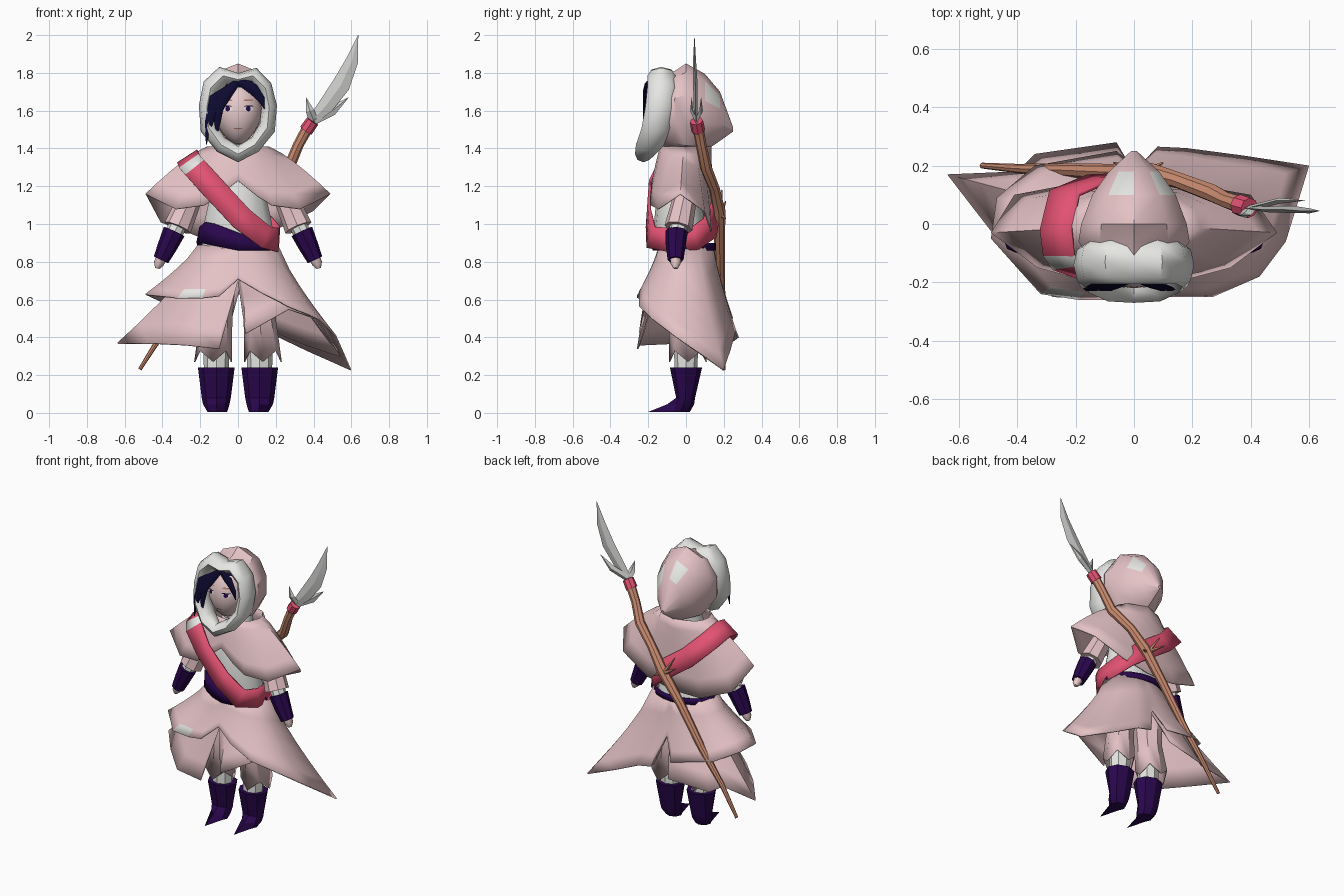
import bpy, bmesh, math, random
from mathutils import Vector as V

random.seed(4)
cube = bpy.data.objects.get("Cube")
if cube:
    bpy.data.objects.remove(cube, do_unlink=True)


def material(name, r, g, b):
    mat = bpy.data.materials.new(name)
    mat.use_nodes = True
    mat.diffuse_color = (r, g, b, 1)
    for node in mat.node_tree.nodes:
        if node.type == 'BSDF_PRINCIPLED':
            node.inputs["Base Color"].default_value = (r, g, b, 1)
            node.inputs["Roughness"].default_value = .8
    return mat


PINK = material("dusty_pink", .78, .54, .56)
WHITE = material("fur_white", .79, .79, .77)
PURPLE = material("deep_purple", .023, .002, .075)
RED = material("sash_red", .77, .085, .17)
WOOD = material("wood_brown", .62, .27, .17)
SKIN = material("pale_skin", .8, .59, .59)
HAIR = material("navy_hair", .004, .003, .03)
STEEL = material("steel_grey", .62, .63, .61)
BROW = material("brow_brown", .45, .2, .15)


def loft(name, rings, mat, closed=True, loop=False, caps=False, thick=0, angle=40):
    """Skin a list of equal-length point rings."""
    bm = bmesh.new()
    rows = [[bm.verts.new(p) for p in ring] for ring in rings]
    n, m = len(rows[0]), len(rows)
    for i in range(m if loop else m - 1):
        a, b = rows[i], rows[(i + 1) % m]
        for j in range(n if closed else n - 1):
            k = (j + 1) % n
            bm.faces.new((a[j], a[k], b[k], b[j]))
    if caps:
        bm.faces.new(rows[0])
        bm.faces.new(rows[-1])
    bmesh.ops.remove_doubles(bm, verts=bm.verts, dist=.0005)
    bmesh.ops.recalc_face_normals(bm, faces=bm.faces)
    mesh = bpy.data.meshes.new(name)
    bm.to_mesh(mesh)
    bm.free()
    mesh.materials.append(mat)
    mesh.shade_smooth()
    mesh.set_sharp_from_angle(angle=math.radians(angle))
    obj = bpy.data.objects.new(name, mesh)
    bpy.context.collection.objects.link(obj)
    if thick:
        mod = obj.modifiers.new("thickness", 'SOLIDIFY')
        mod.thickness = thick
    return obj


def paint(obj, mat, rule):
    obj.data.materials.append(mat)
    slot = len(obj.data.materials) - 1
    for face in obj.data.polygons:
        if rule(face.center):
            face.material_index = slot


def ring(x, y, z, rx, ry, n=8, jag=0):
    """Horizontal ellipse whose first vertex faces the front."""
    out = []
    for i in range(n):
        a = math.tau * i / n
        out.append(V((x + rx * math.sin(a), y - ry * math.cos(a), z + jag * (i % 2))))
    return out


def tube(name, path, radii, mat, n=8, flat=1, angle=40):
    """Tapering tube; flat squashes the section along y."""
    pts = [V(p) for p in path]
    rings = []
    for i, p in enumerate(pts):
        t = (pts[min(i + 1, len(pts) - 1)] - pts[max(i - 1, 0)]).normalized()
        u = t.cross(V((0, 1, 0))).normalized()
        w = u.cross(t) * flat
        turns = [math.tau * j / n for j in range(n)]
        rings.append([p + radii[i] * (u * math.cos(a) + w * math.sin(a)) for a in turns])
    return loft(name, rings, mat, caps=True, angle=angle)


def drape(name, hem, z, rx, ry, fall, rows, mat):
    """Cloth hanging from a horizontal ellipse to an uneven hem."""
    rings = []
    for i in range(rows + 1):
        t = i / rows
        line = []
        for p in map(V, hem):
            a = math.atan2(p.y / ry, p.x / rx)
            q = V((rx * math.cos(a), ry * math.sin(a), z)).lerp(p, t)
            q.z = z + (p.z - z) * t ** fall
            line.append(q)
        rings.append(line)
    return loft(name, rings, mat, thick=.008, angle=50)


def flip(points):
    return [(-p[0], *p[1:]) for p in points]


# Boots, stockings, trousers, arms on both sides
for s, side in ((1, "left"), (-1, "right")):
    x = .115 * s
    instep = ring(x, -.012, .045, .07, .055)
    instep[0].y = -.1
    toe = ring(x * .95, -.03, .005, .052, .05)
    toe[0].y = -.2
    loft(side + "_boot", [ring(x, 0, .24, .097, .085), ring(x, -.002, .08, .077, .05),
                          instep, toe], PURPLE, caps=True, angle=30)
    loft(side + "_stocking", [ring(x, 0, .2, .065, .06), ring(x, 0, .4, .07, .065)], WHITE)
    loft(side + "_trouser", [ring(x * .85, 0, .85, .1, .11), ring(x, 0, .5, .085, .09),
                             ring(x * 1.15, .01, .27, .1, .1, 8, .06)], PINK, thick=.006)

    def arm(part, points, radii, mat):
        tube(side + part, points if s > 0 else flip(points), radii, mat)
    arm("_sleeve", [(.18, 0, 1.27), (.26, -.01, 1.12), (.32, -.04, .98)], (.06, .065, .075), PINK)
    arm("_inner_sleeve", [(.29, -.03, 1.05), (.355, -.05, .92)], (.05, .045), WHITE)
    arm("_gauntlet", [(.338, -.05, .96), (.375, -.055, .88), (.408, -.055, .81)],
        (.06, .052, .042), PURPLE)
    arm("_hand", [(.4, -.055, .83), (.42, -.055, .79), (.428, -.055, .765)], (.03, .027, .012), SKIN)

# Torso
loft("torso", [ring(0, -.01, .85, .2, .14, 14), ring(0, -.035, 1, .185, .135, 14),
               ring(0, -.04, 1.2, .14, .11, 14), ring(0, 0, 1.42, .09, .09, 14)], WHITE, caps=True)

# Lower skirt with front and back slits
lower = [(0, -.2, .7), (.04, -.25, .42), (.27, -.23, .55), (.42, -.12, .5), (.55, .17, .3),
         (.36, .21, .36), (.17, .24, .44), (.07, .25, .45), (.01, .16, .66), (-.06, .28, .4),
         (-.34, .24, .37), (-.4, .18, .4), (-.64, .17, .37), (-.47, -.05, .37),
         (-.28, -.25, .36), (-.1, -.26, .34)]
drape("lower_skirt", lower, .88, .2, .13, .8, 4, PINK)

# Upper skirt layer sweeping to a long left point, a pale patch on its front right hem
upper = [(0, -.21, .71), (.12, -.25, .64), (.27, -.25, .565), (.43, -.18, .5), (.52, -.06, .41),
         (.6, .2, .23), (.37, .235, .33), (.18, .26, .42), (.08, .265, .44), (.01, .19, .64),
         (-.06, .25, .5), (-.34, .2, .56), (-.47, .09, .62), (-.49, -.05, .63), (-.32, -.24, .61),
         (-.19, -.26, .61), (-.1, -.26, .62)]
over = drape("upper_skirt", upper, .89, .215, .145, .8, 5, PINK)
paint(over, WHITE, lambda c: c.z < .665 and -.3 < c.x < -.18 and c.y < -.1)

# Shoulder cape, longer at the back right
front = [(.1, -.19, 1.15), (.18, -.19, 1.1), (.33, -.15, 1.08), (.49, -.03, 1.16)]
back = [(.4, .1, 1.07), (.2, .135, .97), (0, .14, .93), (-.2, .14, .93), (-.41, .1, 1.01)]
drape("shoulder_cape", [(0, -.18, 1.23)] + front + back + flip(front[::-1]),
      1.41, .165, .135, 1.25, 5, PINK)

# Belt, taller on the front right
low, high = ring(0, -.01, .86, .22, .168, 20), ring(0, -.01, .9, .215, .168, 20)
for a, b in zip(low, high):
    if b.y < 0:
        lean = min(1, max(0, .5 - b.x / .3))
        b.z += .11 * lean * min(1, -b.y / .08)
        a.z += .04 * max(0, -a.x / .2)
loft("belt", [low, high], PURPLE, thick=.008)

# Diagonal sash looping from the right shoulder to the left hip
sash = [V(p) for p in ((-.27, -.02, 1.36), (-.26, -.11, 1.335), (-.23, -.15, 1.3), (-.13, -.195, 1.19),
                       (.02, -.205, 1.03), (.15, -.19, .93), (.215, -.09, .915), (.22, .05, .925),
                       (.165, .13, .98), (.05, .162, 1.07), (-.12, .162, 1.19), (-.24, .11, 1.31))]
bands = []
for i, p in enumerate(sash):
    along = sash[(i + 1) % len(sash)] - sash[i - 1]
    out = V((p.x + .02, p.y, 1.6 * max(0, p.z - 1.12)))
    across = along.cross(out).normalized() * .063
    bands.append([p - across, p + across])
band = loft("sash", bands, RED, closed=False, loop=True, thick=.012)
paint(band, WHITE, lambda c: c.z > 1.3 and -.15 < c.y < -.12)

# Hood, built from upright rings running to a pointed back
rings = []
for y, z, rx, rz in ((-.12, 1.6, .16, .19), (-.06, 1.6, .2, .21), (0, 1.61, .19, .24),
                     (.1, 1.59, .15, .205), (.18, 1.57, .09, .13), (.25, 1.5, .01, .01)):
    rings.append([(rx * p.x, y, z - rz * p.y) for p in ring(0, 0, 0, 1, 1, 10)])
hood = loft("hood", rings, PINK, angle=35)
paint(hood, WHITE, lambda c: c.z > 1.62 and .1 < c.y < .18 and (c.x > .07 or -.07 < c.x < 0))

# Fur trim, a lumpy loop leaning forward at the chin
trim = [(0, -.225, 1.37), (.09, -.19, 1.42), (.155, -.16, 1.51), (.165, -.14, 1.62),
        (.145, -.13, 1.72), (.08, -.13, 1.785)]
trim = trim + [(0, -.13, 1.765)] + flip(trim[:0:-1])
rings = []
for p in map(V, trim):
    out = (p - V((0, p.y, 1.59))).normalized()
    r = random.uniform(.04, .053) * (.65 if p.x == 0 and p.z > 1.5 else 1)
    deep = .045 if p.z < 1.4 else .075
    turns = [math.tau * j / 8 for j in range(8)]
    rings.append([p + out * r * math.cos(a) + V((0, deep * math.sin(a), 0)) for a in turns])
loft("fur_trim", rings, WHITE, loop=True, angle=45)

# Head, narrowing to the chin
MID, RX, RY, RZ = V((0, -.095, 1.59)), .128, .125, .17


def jaw(t):
    return 1 - .3 * max(0, -t) ** 1.5


rings = []
for i in range(15):
    a = math.pi * i / 14
    t = math.cos(a)
    w = max(.001, math.sin(a))
    rings.append(ring(0, MID.y, MID.z + RZ * t, RX * w * jaw(t), RY * w, 24))
head = loft("head", rings, SKIN, angle=80)
paint(head, HAIR, lambda c: c.z > 1.715 or c.y > -.06)


def face_plate(name, x, z, w, h, mat, lift):
    """Thin oval plate wrapped onto the face."""
    outline = []
    for p in ring(x, 0, 0, w, h, 10):
        q = V((p.x, 0, z - p.y))
        t = (q.z - MID.z) / RZ
        q.y = MID.y - lift - RY * math.sqrt(max(0, 1 - t * t - (q.x / RX / jaw(t)) ** 2))
        outline.append(q)
    middle = sum(outline, V()) / len(outline)
    middle.y -= .001
    loft(name, [outline, [middle] * len(outline)], mat)


for s, side in ((1, "left"), (-1, "right")):
    face_plate(side + "_eye", .055 * s, 1.61, .026, .014, WHITE, .002)
    face_plate(side + "_iris", .055 * s, 1.61, .013, .014, PURPLE, .004)
    face_plate(side + "_lash", .057 * s, 1.624, .027, .003, HAIR, .005)
    face_plate(side + "_brow", .055 * s, 1.655, .028, .005, BROW, .003)
face_plate("mouth", 0, 1.505, .024, .004, BROW, .003)

# Fringe locks sweeping from a parting
for k, (mx, mz, ex, ez) in enumerate(((-.125, 1.66, -.168, 1.42), (-.115, 1.65, -.145, 1.5),
                                      (-.1, 1.65, -.112, 1.46), (-.06, 1.69, -.098, 1.57),
                                      (.08, 1.715, .14, 1.61), (.06, 1.73, .115, 1.66))):
    tube("hair_lock_%d" % k, [(0, -.19, 1.755), (mx, -.208, mz),
                              (mx * .3 + ex * .7, -.222, (mz + ez) / 2), (ex, -.225, ez)],
         (.015, .03, .02, .002), HAIR, 6, .4)

# Polearm: crooked shaft, binding, twigs and blades
shaft = [(-.52, .2, .23), (-.4, .19, .42), (-.25, .185, .62), (-.08, .178, .88), (.06, .175, 1.07),
         (.15, .15, 1.19), (.27, .105, 1.3), (.32, .08, 1.42), (.38, .06, 1.53)]
tube("shaft", shaft, (.01, .016, .023, .028, .034, .028, .031, .028, .03), WOOD)
tube("binding", [(.36, .065, 1.495), (.395, .055, 1.545)], (.037, .035), RED)
for k, end in enumerate(((-.07, .21, 1.12), (.1, .21, 1.03), (-.05, .19, 1.18))):
    tube("twig_%d" % k, [(.04, .18, 1.05), end], (.016, .003), WOOD, 5)
tube("blade", [(.395, .055, 1.55), (.465, .05, 1.625), (.545, .05, 1.735), (.602, .045, 1.86),
               (.636, .045, 2)], (.025, .042, .048, .034, .001), STEEL, 4, .25, 20)
tube("front_barb", [(.4, .055, 1.55), (.38, .03, 1.6), (.36, .03, 1.67)], (.025, .022, .001), STEEL, 4, .4, 20)
tube("rear_barb", [(.4, .055, 1.55), (.5, .08, 1.6), (.585, .08, 1.67)], (.025, .025, .001), STEEL, 4, .4, 20)
